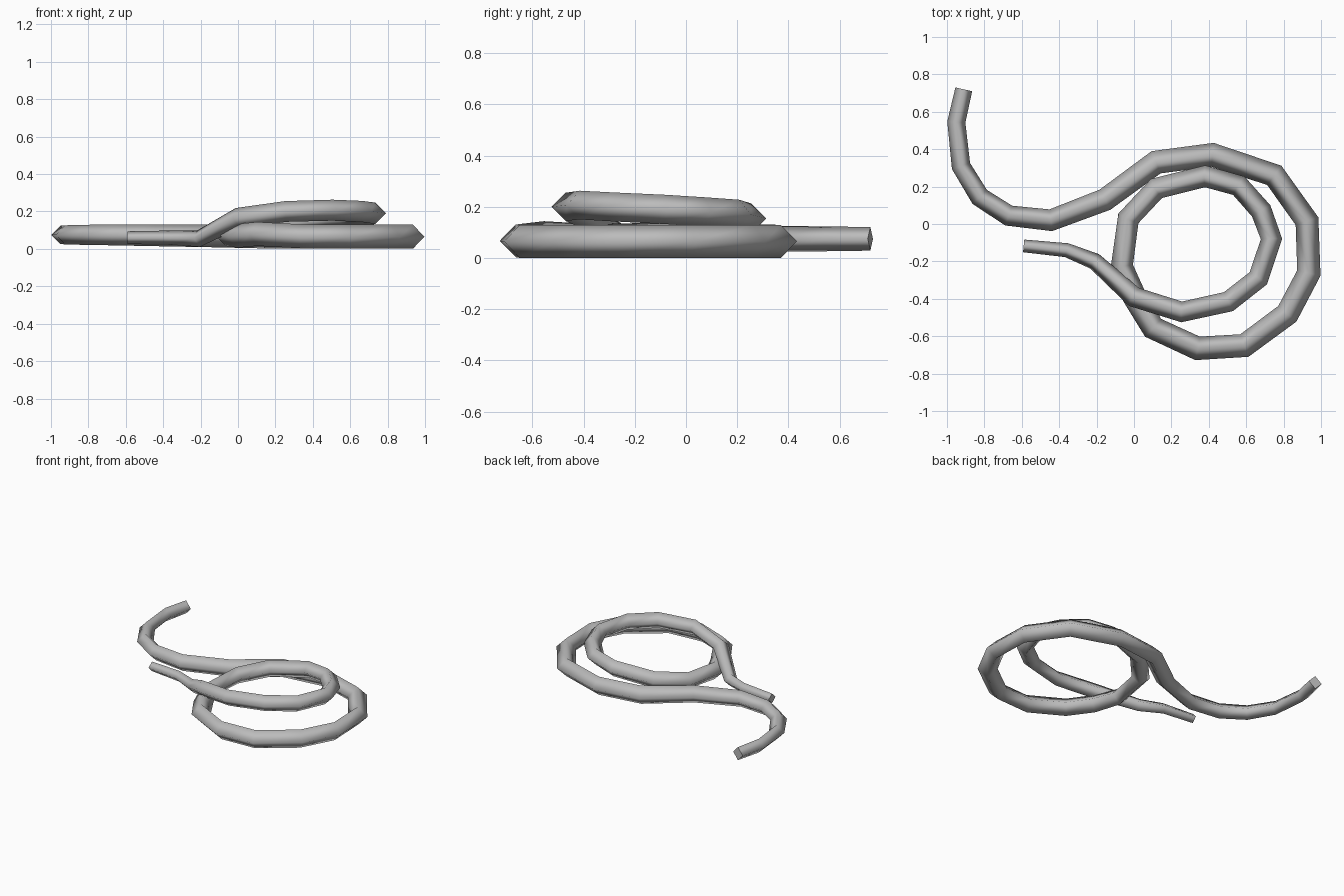
import bpy
import bmesh
from mathutils import Vector

default_cube = bpy.data.objects.get("Cube")
if default_cube:
    bpy.data.objects.remove(default_cube, do_unlink=True)

UP = Vector((0, 0, 1))


def make_material(name, color):
    material = bpy.data.materials.new(name)
    material.use_nodes = True
    material.diffuse_color = color
    material.node_tree.nodes["Principled BSDF"].inputs["Base Color"].default_value = color
    return material


def make_tube(name, path, radii, material):
    """Sweep a diamond section along the path, with a flat cap at each end."""
    points = [Vector(point) for point in path]
    mesh_builder = bmesh.new()
    rings = []
    for index, (point, radius) in enumerate(zip(points, radii)):
        before = points[max(index - 1, 0)]
        after = points[min(index + 1, len(points) - 1)]
        # Bisect the bend so that the joints are mitred
        incoming = (point - before).normalized()
        outgoing = (after - point).normalized()
        tangent = (incoming + outgoing).normalized()
        side = tangent.cross(UP).normalized()
        rise = side.cross(tangent)
        rings.append([mesh_builder.verts.new(point + direction * radius)
                      for direction in (side, rise, -side, -rise)])

    for first, second in zip(rings, rings[1:]):
        for corner in range(4):
            following = (corner + 1) % 4
            face = mesh_builder.faces.new((first[corner], first[following],
                                           second[following], second[corner]))
            face.smooth = True
    for end_ring in (rings[0], rings[-1]):
        mesh_builder.faces.new(end_ring)
    bmesh.ops.recalc_face_normals(mesh_builder, faces=mesh_builder.faces)

    mesh = bpy.data.meshes.new(name)
    mesh_builder.to_mesh(mesh)
    mesh_builder.free()
    mesh.materials.append(material)
    tube = bpy.data.objects.new(name, mesh)
    bpy.context.collection.objects.link(tube)
    return tube


# Free end that curves away at the back
back_tail = [(-.91, .72, .075), (-.95, .545, .075), (-.925, .31, .075), (-.825, .145, .075),
             (-.67, .045, .075), (-.445, .02, .073), (-.155, .13, .07)]
# Wide loop lying on the floor
floor_loop = [(.118, .33, .067), (.42, .37, .065), (.75, .26, .065), (.925, .015, .065),
              (.935, -.262, .065), (.82, -.48, .065), (.59, -.65, .065), (.34, -.665, .067),
              (.102, -.555, .08), (0, -.385, .07)]
# Smaller loop climbing over the first
raised_loop = [(-.065, -.225, .075), (-.03, .03, .09), (.12, .19, .12), (.38, .255, .155),
               (.56, .205, .17), (.68, .07, .18), (.735, -.08, .19), (.665, -.29, .2),
               (.505, -.415, .207), (.255, -.47, .2), (0, -.39, .165)]
# Thin free end dropping back to the floor
front_tail = [(-.21, -.2, .055), (-.36, -.14, .06), (-.59, -.117, .06)]

# The tube swells through the coils and narrows toward both ends
radii = [.046 + .0025 * step for step in range(len(back_tail))]
radii += [.064] * len(floor_loop)
radii += [.06 - .0005 * step for step in range(len(raised_loop))]
radii += [.045, .038, .034]

grey = make_material("plain grey", (.5, .5, .5, 1))
make_tube("coiled_rope", back_tail + floor_loop + raised_loop + front_tail, radii, grey)
